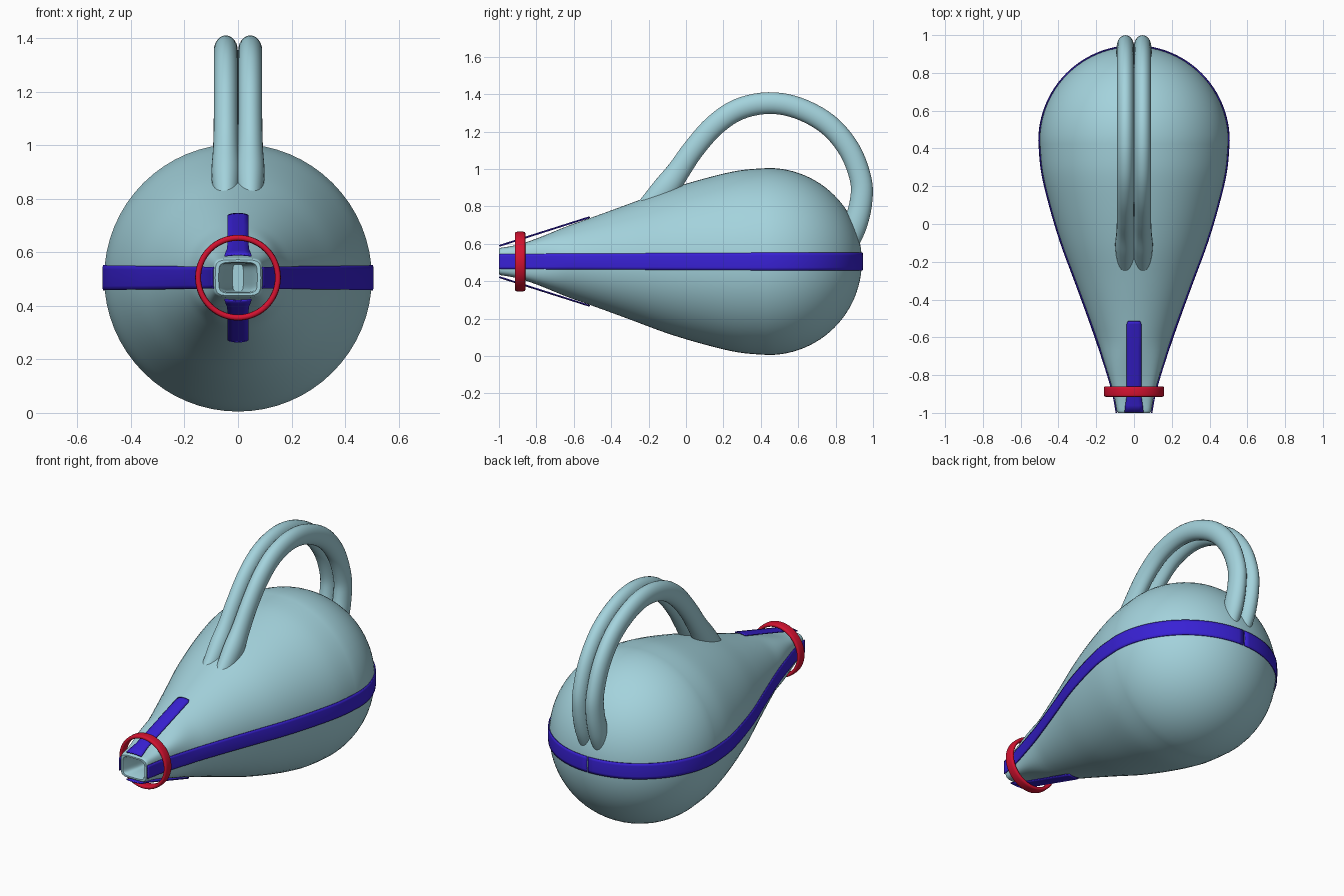
import bpy, bmesh
from math import sin, cos, pi, sqrt, copysign, hypot

cube = bpy.data.objects.get("Cube")
if cube:
    bpy.data.objects.remove(cube)

CZ = 0.505      # height of the body axis
BELLY = 0.44    # y of the widest section
R = 0.5         # radius of the round rear


def material(name, rgb):
    m = bpy.data.materials.new(name)
    m.use_nodes = True
    m.diffuse_color = (*rgb, 1)
    m.node_tree.nodes["Principled BSDF"].inputs["Base Color"].default_value = (*rgb, 1)
    return m


TEAL = material("pale_teal", (0.37, 0.65, 0.72))
BLUE = material("deep_blue", (0.04, 0.015, 0.66))
RED = material("red", (0.66, 0.006, 0.03))


def spline(pts, steps):
    """Smooth curve through the points."""
    out = []
    ext = [pts[0]] + pts + [pts[-1]]
    for i in range(len(pts) - 1):
        p0, p1, p2, p3 = ext[i:i + 4]
        for s in range(steps):
            t = s / steps
            out.append(tuple(
                b + 0.5 * t * (c - a + t * (2 * a - 5 * b + 4 * c - d + t * (3 * (b - c) + d - a)))
                for a, b, c, d in zip(p0, p1, p2, p3)))
    return out + [pts[-1]]


def loft(name, rings, mat, closed=True, cap=True, loop=False, angle=40):
    """Skin a list of equal-length point rows."""
    bm = bmesh.new()
    rows = [[bm.verts.new(p) for p in ring] for ring in rings]
    n = len(rows[0])
    pairs = list(zip(rows, rows[1:])) + ([(rows[-1], rows[0])] if loop else [])
    for a, b in pairs:
        for i in range(n if closed else n - 1):
            j = (i + 1) % n
            bm.faces.new((a[i], a[j], b[j], b[i]))
    if cap and closed and not loop:
        bm.faces.new(rows[0])
        bm.faces.new(rows[-1])
    bmesh.ops.recalc_face_normals(bm, faces=bm.faces)
    me = bpy.data.meshes.new(name)
    bm.to_mesh(me)
    bm.free()
    me.materials.append(mat)
    ob = bpy.data.objects.new(name, me)
    bpy.context.collection.objects.link(ob)
    bpy.ops.object.select_all(action='DESELECT')
    ob.select_set(True)
    bpy.context.view_layer.objects.active = ob
    bpy.ops.object.shade_smooth_by_angle(angle=angle * pi / 180)
    return ob


# Body: squared spout morphing into a round belly
profile = spline([(-1, 0.09), (-0.88, 0.113), (-0.7, 0.168), (-0.5, 0.237), (-0.3, 0.31),
                  (-0.1, 0.384), (0.1, 0.444), (0.28, 0.486), (BELLY, R)], 6)


def section(y, r):
    """Half width, half height and squareness of the section at y."""
    k = min(1, (y + 1) / 0.4)
    k = k * k * (3 - 2 * k)
    return r, r * (0.8 + 0.2 * k), 5 - 3 * k


def ring(y, hx, hz, power, n=64):
    pts = []
    for i in range(n):
        c, s = cos(2 * pi * i / n), sin(2 * pi * i / n)
        pts.append((hx * copysign(abs(c) ** (2 / power), c), y,
                    CZ + hz * copysign(abs(s) ** (2 / power), s)))
    return pts


body = [ring(-0.75, 0.02, 0.05, 5), ring(-0.9, 0.05, 0.054, 5),
        ring(-0.99, 0.068, 0.054, 5), ring(-1, 0.072, 0.058, 5), ring(-1, 0.085, 0.067, 5)]
body += [ring(max(y, -0.994), *section(y, r)) for y, r in profile]
for i in range(1, 24):
    a = pi / 2 * i / 24
    body.append(ring(BELLY + R * sin(a), R * cos(a), R * cos(a), 2))
body.append(ring(BELLY + R, 0.004, 0.004, 2))
loft("body", body, TEAL)

# Handle: two side-by-side tubes, flared where they meet the body (y, z, scale)
path = spline([(-0.3, 0.70, 0.7), (-0.2, 0.80, 1.0), (-0.11, 0.895, 1.2), (-0.04, 0.99, 1.06),
               (0.04, 1.105, 1), (0.15, 1.23, 1), (0.28, 1.318, 1), (0.44, 1.352, 1),
               (0.6, 1.325, 1), (0.76, 1.237, 1), (0.875, 1.1, 1), (0.935, 0.94, 1),
               (0.935, 0.82, 1.04), (0.905, 0.7, 1.08), (0.87, 0.6, 0.9)], 5)
for side, label in ((1, "left"), (-1, "right")):
    tube = []
    for i, (y, z, s) in enumerate(path):
        y0, z0, _ = path[max(i - 1, 0)]
        y1, z1, _ = path[min(i + 1, len(path) - 1)]
        d = hypot(y1 - y0, z1 - z0)
        ny, nz = -(z1 - z0) / d, (y1 - y0) / d
        row = []
        for j in range(24):
            a = 2 * pi * j / 24
            u = 0.058 * s * sin(a)
            row.append((side * 0.0455 + 0.045 * s * cos(a), y + ny * u, z + nz * u))
        tube.append(row)
    loft(label + "_handle_tube", tube, TEAL)


def plate(name, rows):
    ob = loft(name, rows, BLUE, closed=False)
    mod = ob.modifiers.new("thickness", 'SOLIDIFY')
    mod.thickness = 0.006
    mod.offset = 0


# Side stripes: wrap from the spout round to the back
LIFT = 0.004
for side, label in ((1, "left"), (-1, "right")):
    rows = []
    for y, r in profile:
        hx, hz, p = section(y, r)
        w = 0.04 + 0.007 * (y + 1) / 1.44
        row = []
        for j in range(7):
            dz = w * (j / 3 - 1)
            x = hx * (1 - abs(dz / hz) ** p) ** (1 / p) + LIFT
            row.append((side * x, y, CZ + dz))
        rows.append(row)
    for i in range(1, 25):
        a = pi / 2 * 0.995 * i / 24
        row = []
        for j in range(7):
            dz = 0.047 * (j / 3 - 1)
            q = sqrt(R * R - dz * dz) + LIFT
            row.append((side * q * cos(a), BELLY + q * sin(a), CZ + dz))
        rows.append(row)
    plate(label + "_side_stripe", rows)

# Short stripes above and below the spout (y, half width)
outline = [(-0.998, 0.05), (-0.96, 0.046), (-0.92, 0.04), (-0.8, 0.039),
           (-0.65, 0.039), (-0.53, 0.039), (-0.515, 0.032)]
for side, label in ((1, "top"), (-1, "bottom")):
    rows = []
    for y, w in outline:
        h = 0.085 + (y + 1) * 0.318
        rows.append([(w * t, y, CZ + side * (h - 0.004 * t * t)) for t in (-1, -0.5, 0, 0.5, 1)])
    plate(label + "_stripe", rows)

# Red band around the spout: rounded rectangular section
band = []
for i in range(72):
    a = 2 * pi * i / 72
    row = []
    for j in range(20):
        b = 2 * pi * j / 20
        c, s = cos(b), sin(b)
        r = 0.149 + 0.011 * copysign(abs(c) ** 0.6, c)
        row.append((r * cos(a), -0.887 + 0.028 * copysign(abs(s) ** 0.6, s), CZ + r * sin(a)))
    band.append(row)
loft("spout_band", band, RED, loop=True)
